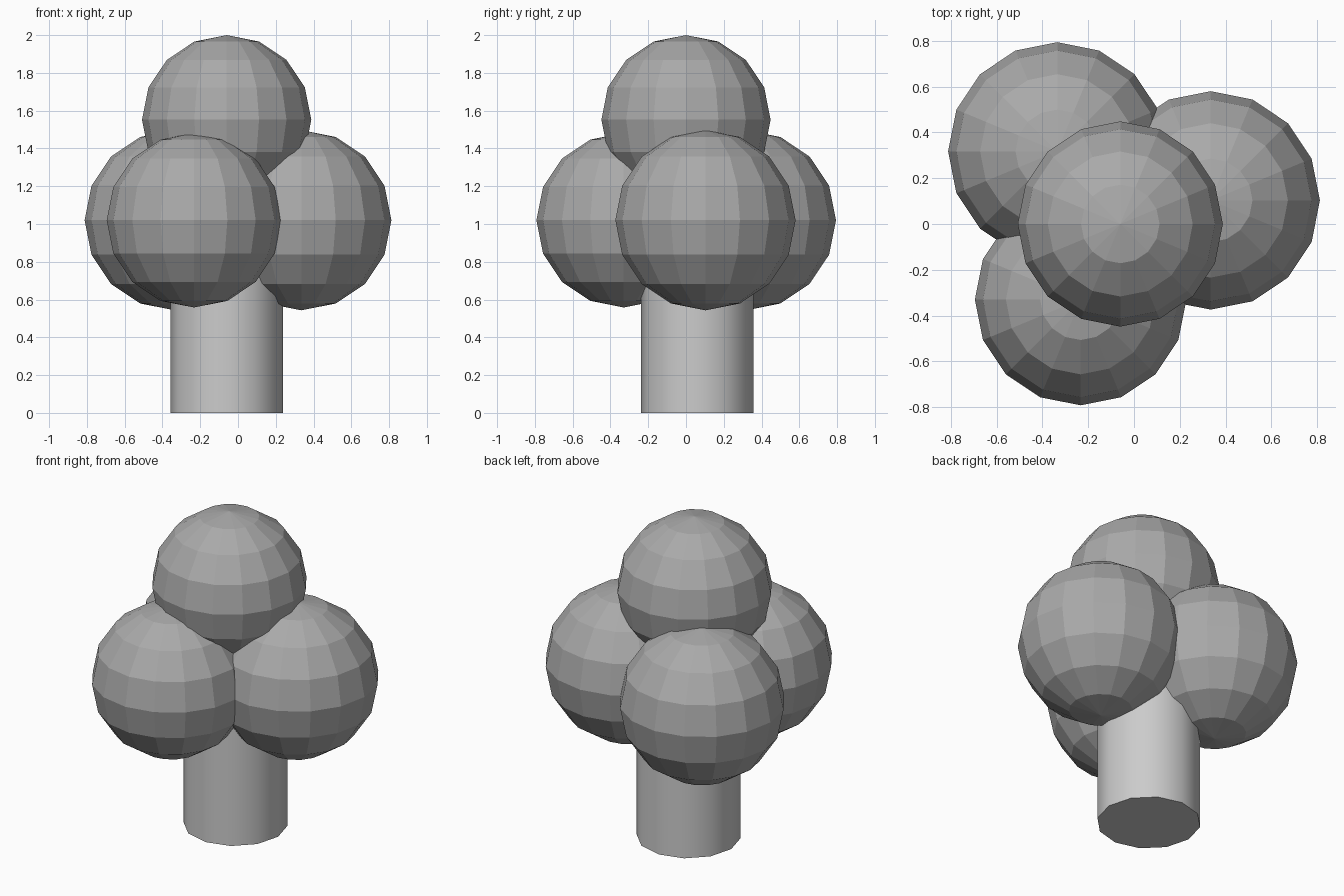
import bpy
import math

if "Cube" in bpy.data.objects:
    bpy.data.objects.remove(bpy.data.objects["Cube"])

# Darker grey for the foliage
leaf_grey = bpy.data.materials.new("leaf_grey")
leaf_grey.diffuse_color = (0.4, 0.4, 0.4, 1)
leaf_grey.use_nodes = True
leaf_grey.node_tree.nodes["Principled BSDF"].inputs["Base Color"].default_value = leaf_grey.diffuse_color


def foliage_ball(name, centre, radius):
    """Flat-shaded low-poly ball of leaves."""
    bpy.ops.mesh.primitive_uv_sphere_add(
        segments=16, ring_count=8, radius=radius, location=centre)
    ball = bpy.context.object
    ball.name = name
    ball.data.materials.append(leaf_grey)
    bpy.ops.object.shade_flat()


# Trunk: twelve-sided, smooth around, sharp at the ends
TRUNK_HEIGHT = 1.1
bpy.ops.mesh.primitive_cylinder_add(
    vertices=12, radius=0.298, depth=TRUNK_HEIGHT,
    location=(-0.06, 0.06, TRUNK_HEIGHT / 2))
bpy.context.object.name = "trunk"
bpy.ops.object.shade_smooth_by_angle(angle=math.radians(40))

# Crown: three lower balls around the trunk and one on top
foliage_ball("foliage_right", (0.335, 0.103, 1.02), 0.477)
foliage_ball("foliage_back_left", (-0.335, 0.317, 1.02), 0.477)
foliage_ball("foliage_front", (-0.233, -0.33, 1.02), 0.462)
foliage_ball("foliage_top", (-0.06, 0.0, 1.552), 0.448)
